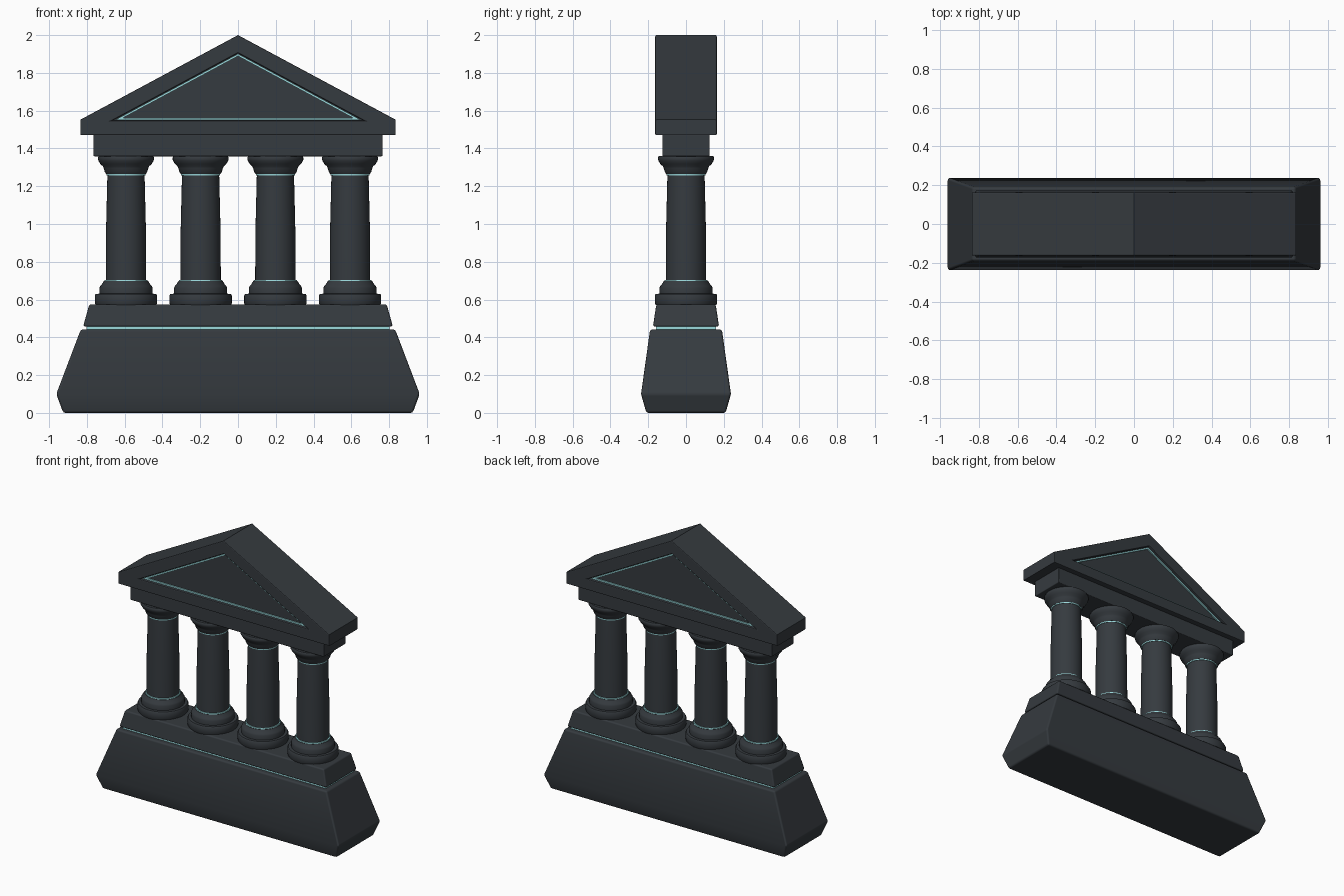
import bpy, bmesh, math

if "Cube" in bpy.data.objects:
    bpy.data.objects.remove(bpy.data.objects["Cube"])

def material(name, rgb):
    m = bpy.data.materials.new(name)
    m.diffuse_color = (*rgb, 1)
    m.use_nodes = True
    m.node_tree.nodes["Principled BSDF"].inputs["Base Color"].default_value = m.diffuse_color
    return m

STONE = material("dark slate", (0.036, 0.043, 0.050))
GLOW = material("pale teal", (0.33, 0.71, 0.73))

def smooth(ob, degrees):
    bpy.ops.object.select_all(action='DESELECT')
    ob.select_set(True)
    bpy.context.view_layer.objects.active = ob
    bpy.ops.object.shade_smooth_by_angle(angle=math.radians(degrees))

def finish(name, bm, mat, bevel=0):
    bmesh.ops.recalc_face_normals(bm, faces=bm.faces)
    me = bpy.data.meshes.new(name)
    bm.to_mesh(me)
    bm.free()
    me.materials.append(mat)
    ob = bpy.data.objects.new(name, me)
    bpy.context.collection.objects.link(ob)
    if bevel:
        b = ob.modifiers.new("soft edges", 'BEVEL')
        b.width, b.segments, b.limit_method = bevel, 2, 'ANGLE'
        b.angle_limit = math.radians(25)
        b.harden_normals = True
    smooth(ob, 35)
    return ob

def loft(name, rings, mat, bevel=0):
    """Stack of rectangles: (z, half x, half y)."""
    bm = bmesh.new()
    loops = [[bm.verts.new((sx * x, sy * y, z))
              for sx, sy in ((-1, -1), (1, -1), (1, 1), (-1, 1))] for z, x, y in rings]
    for a, b in zip(loops, loops[1:]):
        for i in range(4):
            j = (i + 1) % 4
            bm.faces.new((a[i], a[j], b[j], b[i]))
    bm.faces.new(loops[0])
    bm.faces.new(loops[-1])
    return finish(name, bm, mat, bevel)

def lathe(name, profile, x, mat, n=40):
    """Turned solid about a vertical axis: (radius, z)."""
    bm = bmesh.new()
    loops = [[bm.verts.new((x + r * math.cos(2 * math.pi * i / n),
                            r * math.sin(2 * math.pi * i / n), z))
              for i in range(n)] for r, z in profile]
    for a, b in zip(loops, loops[1:]):
        for i in range(n):
            j = (i + 1) % n
            bm.faces.new((a[i], a[j], b[j], b[i]))
    bm.faces.new(loops[0])
    bm.faces.new(loops[-1])
    return finish(name, bm, mat)

def plate(name, outlines, half_y, mat, bevel=0):
    """Front-view outlines (later ones are holes) given thickness along y."""
    cu = bpy.data.curves.new(name, 'CURVE')
    cu.dimensions, cu.fill_mode = '2D', 'BOTH'
    cu.extrude = half_y - bevel
    cu.bevel_depth, cu.offset, cu.bevel_resolution = bevel, -bevel, 1
    for pts in outlines:
        s = cu.splines.new('POLY')
        s.points.add(len(pts) - 1)
        for p, (x, z) in zip(s.points, pts):
            p.co = (x, z, 0, 1)
        s.use_cyclic_u = True
    ob = bpy.data.objects.new(name, cu)
    ob.rotation_euler.x = math.pi / 2
    cu.materials.append(mat)
    bpy.context.collection.objects.link(ob)
    bpy.ops.object.select_all(action='DESELECT')
    ob.select_set(True)
    bpy.context.view_layer.objects.active = ob
    bpy.ops.object.convert(target='MESH')
    ob = bpy.context.object
    smooth(ob, 15)
    return ob

# Stepped base with a glowing seam
loft("base", [(0, .925, .21), (.10, .962, .238), (.442, .832, .19)], STONE, .012)
loft("base_glow_seam", [(.435, .803, .158), (.465, .803, .158)], GLOW)
loft("stylobate", [(.457, .82, .175), (.575, .787, .157)], STONE, .01)

# Four turned columns with glow bands
for k, x in enumerate((-.593, -.198, .198, .593), 1):
    lathe(f"column_{k}_base", [(.160, .57), (.165, .58), (.165, .622), (.160, .63), (.141, .631),
                               (.141, .662), (.136, .672), (.128, .68), (.118, .697)], x, STONE)
    lathe(f"column_{k}_shaft", [(.107, .69), (.106, .95), (.098, 1.28)], x, STONE)
    lathe(f"column_{k}_capital", [(.104, 1.264), (.112, 1.275), (.118, 1.295), (.122, 1.305),
                                  (.136, 1.318), (.146, 1.335), (.148, 1.342), (.148, 1.352),
                                  (.144, 1.36)], x, STONE)
    lathe(f"column_{k}_lower_band", [(.116, .693), (.114, .704)], x, GLOW)
    lathe(f"column_{k}_upper_band", [(.1025, 1.257), (.1035, 1.265)], x, GLOW)

# Entablature beam
loft("architrave", [(1.358, .765, .125), (1.475, .765, .125)], STONE, .006)

# Pediment: frame with triangular opening, recessed panel and raised glowing trim
outer = [(-.835, 1.47), (.835, 1.47), (.835, 1.552), (0, 2.0), (-.835, 1.552)]
opening = [(-.665, 1.548), (.665, 1.548), (0, 1.905)]
trim_out = [(-.652, 1.550), (.652, 1.550), (0, 1.901)]
trim_in = [(-.612, 1.560), (.612, 1.560), (0, 1.889)]
plate("pediment_frame", [outer, opening], .163, STONE, .006)
plate("pediment_panel", [[(-.70, 1.53), (.70, 1.53), (0, 1.925)]], .138, STONE)
plate("pediment_glow_trim", [trim_out, trim_in], .147, GLOW)
